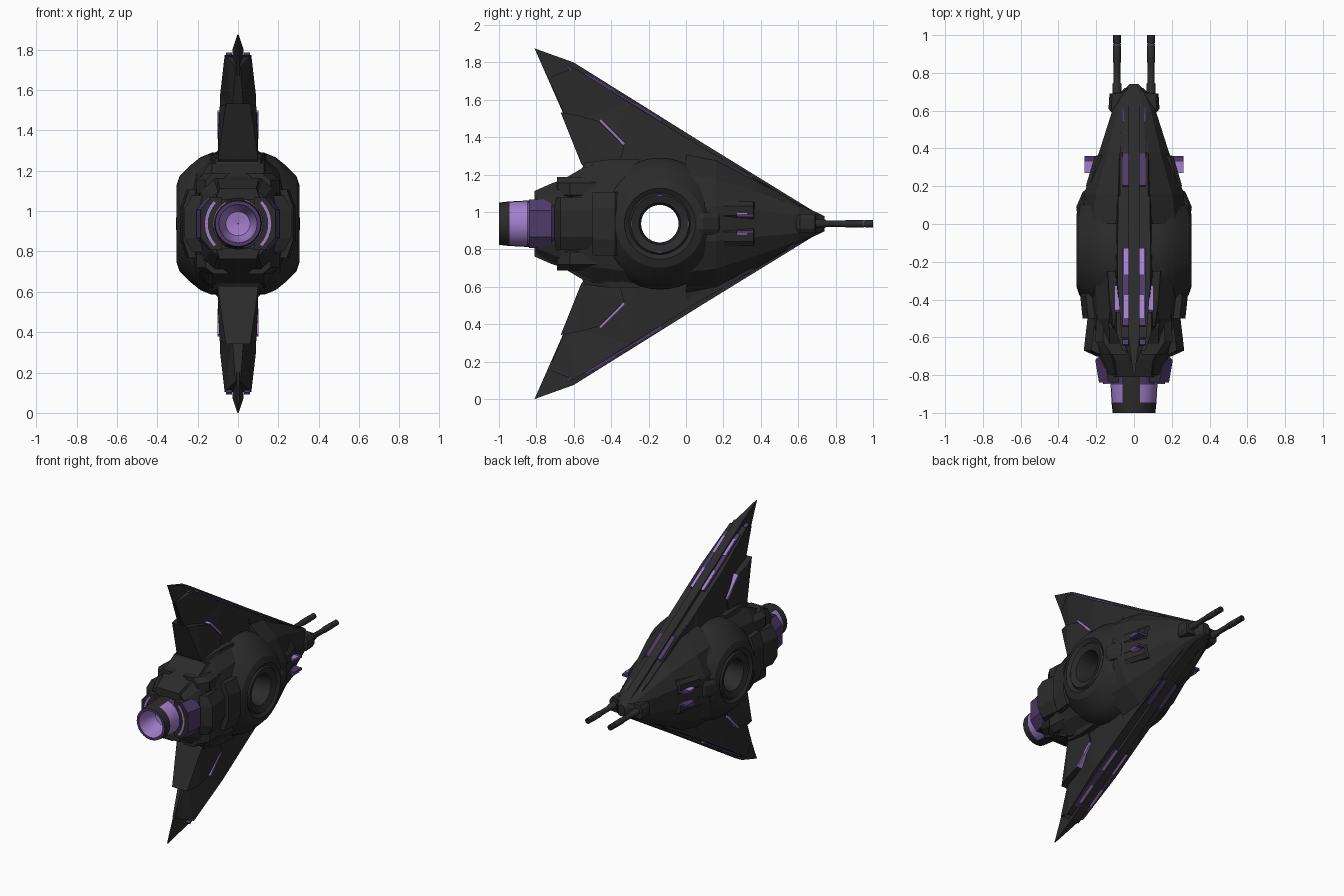
import bpy, bmesh, math
from mathutils import Vector

if "Cube" in bpy.data.objects:
    bpy.data.objects.remove(bpy.data.objects["Cube"])

C = 0.9375  # height of the ship's long axis


def material(name, rgb):
    m = bpy.data.materials.new(name)
    m.diffuse_color = (*rgb, 1)
    m.use_nodes = True
    m.node_tree.nodes["Principled BSDF"].inputs["Base Color"].default_value = m.diffuse_color
    return m


BLACK = material("charcoal hull", (0.024, 0.024, 0.024))
DEEP = material("deep purple", (0.075, 0.042, 0.14))
GLOW = material("light purple", (0.36, 0.21, 0.60))


def finish(name, bm, mats, smooth=None, rule=None):
    """Turn a bmesh into a named object lifted onto the ship's axis."""
    bmesh.ops.recalc_face_normals(bm, faces=bm.faces)
    if rule:
        for f in bm.faces:
            f.material_index = rule(f.calc_center_median(), f.normal)
    bmesh.ops.translate(bm, verts=bm.verts, vec=(0, 0, C))
    bmesh.ops.triangulate(bm, faces=[f for f in bm.faces if len(f.verts) > 4])
    me = bpy.data.meshes.new(name)
    bm.to_mesh(me)
    bm.free()
    ob = bpy.data.objects.new(name, me)
    bpy.context.collection.objects.link(ob)
    for m in mats:
        me.materials.append(m)
    if smooth:
        bpy.context.view_layer.objects.active = ob
        ob.select_set(True)
        bpy.ops.object.shade_smooth_by_angle(angle=math.radians(smooth))
        ob.select_set(False)
    return ob


def loft(bm, rings, closed=False):
    vs = [[bm.verts.new(p) for p in r] for r in rings]
    n = len(vs[0])
    pairs = list(zip(vs, vs[1:])) + ([(vs[-1], vs[0])] if closed else [])
    for a, b in pairs:
        for i in range(n):
            j = (i + 1) % n
            bm.faces.new((a[i], a[j], b[j], b[i]))
    if not closed:
        bm.faces.new(vs[0])
        bm.faces.new(vs[-1])


def slab(name, pts, mat=BLACK, zs=(1, -1)):
    """Plate across x = 0 from (y, z, half width) points, mirrored in z."""
    bm = bmesh.new()
    for s in zs:
        loft(bm, [[(k * w, y, s * z) for y, z, w in pts] for k in (1, -1)])
    return finish(name, bm, [mat])


def side_block(name, plan, z0, z1, mat=BLACK, inset=0.0, zs=(1,)):
    """Block from an (x, y) plan between two heights, mirrored in x (and z)."""
    bm = bmesh.new()
    for s in zs:
        for k in (1, -1):
            h = (z1 - z0) * 0.25
            out = [(x - inset, y) for x, y in plan]
            loft(bm, [[(k * x, y, s * z0) for x, y in out],
                      [(k * x, y, s * (z0 + h)) for x, y in plan],
                      [(k * x, y, s * (z1 - h)) for x, y in plan],
                      [(k * x, y, s * z1) for x, y in out]])
    return finish(name, bm, [mat])


def strip(name, a, b, x0, x1, t, mat):
    """Thin light strip from a to b in the side plane, on all four quarters."""
    bm = bmesh.new()
    d = Vector((b[0] - a[0], b[1] - a[1])).normalized()
    n = Vector((-d.y, d.x)) * t
    for s in (1, -1):
        for k in (1, -1):
            quad = [(a[0] + n.x, a[1] + n.y), (b[0] + n.x, b[1] + n.y),
                    (b[0] - n.x, b[1] - n.y), (a[0] - n.x, a[1] - n.y)]
            loft(bm, [[(k * x, y, s * z) for y, z in quad] for x in (x0, x1)])
    return finish(name, bm, [mat])


def section(y, hx, flat, mx, mz, tx, tz):
    """Twelve sided hull section: flank, shoulder and crown."""
    q = [(hx, flat), (mx, mz), (tx, tz)]
    q += [(-x, z) for x, z in reversed(q)]
    return [(x, y, z) for x, z in q + [(-x, -z) for x, z in q]]


def hull(name, secs):
    bm = bmesh.new()
    loft(bm, [section(*s) for s in secs])
    return finish(name, bm, [BLACK])


def lathe(name, profile, axis, n, mats, center=(0, 0, 0), smooth=35, rule=None):
    """Closed (radius, along) profile spun about the x or y axis."""
    bm = bmesh.new()
    rings = []
    for i in range(n):
        a = 2 * math.pi * i / n
        c, s = math.cos(a), math.sin(a)
        rings.append([Vector((h, r * c, r * s) if axis == 'x' else (r * c, h, r * s))
                      + Vector(center) for r, h in profile])
    loft(bm, rings, closed=True)
    return finish(name, bm, mats, smooth, rule)


# Hull in front of and behind the ring
hull("nose_hull", [
    (0.74, .025, .02, .02, .03, .012, .04),
    (0.70, .06, .03, .05, .05, .03, .06),
    (0.60, .115, .05, .09, .09, .05, .105),
    (0.38, .185, .07, .14, .17, .06, .235),
    (0.16, .265, .09, .20, .24, .07, .35),
    (0.00, .27, .10, .22, .26, .08, .38)])
hull("rear_hull", [
    (-0.27, .25, .12, .21, .26, .12, .34),
    (-0.50, .22, .12, .19, .23, .13, .315),
    (-0.68, .19, .11, .17, .18, .12, .225),
    (-0.80, .15, .09, .13, .13, .10, .16)])

# Central ring with an open bore
half = [(.10, .24), (.112, .285), (.155, .30), (.165, .288), (.19, .305),
        (.235, .29), (.29, .235), (.33, .185), (.352, .13)]
lathe("ring_body", half + [(r, -x) for r, x in reversed(half)], 'x', 40, [BLACK],
      (0, -0.14, 0), 25)
for k in (1, -1):
    for i in range(4):
        a = i * math.pi / 2
        bm = bmesh.new()
        arc = [a + d * 0.05 for d in (-2, -1, 0, 1, 2)]
        loop = [(r, t) for r, ts in ((.148, arc), (.158, arc[::-1])) for t in ts]
        loft(bm, [[(k * x, -0.14 + r * math.cos(t), r * math.sin(t)) for r, t in loop]
                  for x in (.295, .303)])
        finish("ring_light", bm, [DEEP])

# Wings: thin ridge, thick shoulder, rear flap
slab("wing_ridge", [(.71, .05, .03), (.1, .425, .03), (-.60, .862, .028), (-.81, .9375, .003),
                    (-.67, .62, .008), (-.52, .28, .03), (-.27, .25, .03), (.1, .25, .03)])
slab("wing_shoulder", [(.62, .085, .065), (.1, .40, .085), (-.3, .645, .088), (-.60, .835, .066),
                       (-.735, .78, .012), (-.63, .54, .03), (-.50, .26, .08),
                       (-.27, .26, .10), (.1, .20, .10), (.5, .06, .07)])
slab("wing_flap", [(-.67, .595, .06), (-.58, .58, .092), (-.47, .55, .092), (-.33, .415, .10),
                   (-.36, .30, .10), (-.54, .30, .10), (-.56, .32, .10)])
slab("wing_root", [(-.57, .27, .11), (-.54, .325, .11), (-.40, .345, .13), (-.25, .345, .14),
                   (-.25, .2, .16), (-.5, .2, .16)])
slab("crown_plate", [(.40, .20, .075), (.34, .262, .075), (.04, .435, .075), (.0, .41, .09),
                     (.0, .25, .12), (.2, .2, .11)])

# Rear armour plates stepping down to the engine
slab("upper_armour", [(-.81, .12, .11), (-.81, .175, .09), (-.72, .215, .10), (-.66, .235, .13),
                      (-.55, .30, .13), (-.50, .30, .14), (-.50, .15, .19), (-.7, .12, .17)])
side_block("side_armour_front", [(.12, -.34), (.25, -.34), (.285, -.38), (.272, -.50), (.12, -.50)],
           -.17, .17, inset=.03)
side_block("side_armour_rear", [(.10, -.49), (.245, -.49), (.266, -.67), (.20, -.70), (.10, -.72)],
           -.14, .14, inset=.04)
side_block("corner_armour", [(.08, -.44), (.195, -.44), (.205, -.62), (.16, -.69), (.08, -.69)],
           .12, .25, inset=.04, zs=(1, -1))
side_block("flank_panel", [(.20, .03), (.302, .06), (.306, .09), (.272, .17), (.20, .22)],
           -.06, .06, inset=.015)
side_block("cheek_panel", [(.12, .20), (.255, .20), (.208, .36), (.12, .38)],
           .02, .12, inset=.02, zs=(1, -1))

# Engine collar and nozzle
bm = bmesh.new()
for k in (1, -1):
    loft(bm, [[(k * x, y, z) for x, z in ((.08, .13), (w - .05, .13), (w, .07),
                                          (w, -.07), (w - .05, -.13), (.08, -.13))]
              for y, w in ((-.70, .185), (-.72, .205), (-.84, .185))])
finish("engine_collar", bm, [BLACK, DEEP],
       rule=lambda c, n: 1 if abs(n.x) > .5 else 0)
for k in (1, -1):
    bm = bmesh.new()
    arc = [(-1 + i / 4) * 0.75 for i in range(9)]
    loop = [(r, t) for r, ts in ((.150, arc), (.164, arc[::-1])) for t in ts]
    loft(bm, [[(k * r * math.cos(t), y, r * math.sin(t)) for r, t in loop]
              for y in (-.838, -.846)])
    finish("collar_light", bm, [GLOW])


def nozzle_rule(c, n):
    r = math.hypot(c.x, c.z)
    if c.y < -.99 or n.x * c.x + n.z * c.z < -.001:
        return 1 if c.y < -.99 else 2          # lip and inside
    if abs(c.z) > abs(c.x) * 1.6 + .01 and c.x < .02:
        return 0
    return 2 if -.95 < c.y < -.83 else 1 if c.y >= -.83 else 0


lathe("engine_nozzle", [(.125, -.68), (.128, -.80), (.124, -.85), (.119, -.945), (.113, -1.0),
                        (.095, -1.0), (.085, -.93), (.06, -.86), (.002, -.85), (.002, -.68)],
      'y', 24, [BLACK, DEEP, GLOW], rule=nozzle_rule)

# Twin guns and their mounts
side_block("gun_mount", [(.05, .60), (.115, .585), (.135, .61), (.13, .69), (.075, .695), (.05, .72)],
           -.05, .05, inset=.015)
for k in (1, -1):
    lathe("gun_barrel", [(.001, .62), (.024, .62), (.024, .74), (.018, .75), (.018, .85), (.021, .86),
                         (.021, .94), (.017, .95), (.02, .96), (.02, 1.0), (.011, 1.0), (.001, .97)],
          'y', 12, [BLACK], (k * .09, 0, 0))
    lathe("gun_light", [(.014, .945), (.0205, .945), (.0205, .953), (.014, .953)],
          'y', 12, [DEEP], (k * .09, 0, 0))


# Light strips in the leading edge grooves, on the flaps and on the flanks
def edge(y, drop=.022):
    return (y, .05 + (.71 - y) * .62 - drop)


for y0, y1, m in ((-.54, -.13, DEEP), (-.38, -.50, GLOW), (-.13, -.27, GLOW),
                  (.20, .37, DEEP), (.54, .62, DEEP), (-.64, -.58, DEEP)):
    e = .022 if m is DEEP else .019
    if y1 == -.58:
        e = .045
    strip("edge_light", edge(y0, e), edge(y1, e), .03, .06 if m is DEEP else .052, .006, m)
strip("flap_light", (-.46, .555), (-.33, .425), .05, .102, .007, GLOW)
strip("flank_light", (.27, .045), (.36, .045), .17, .262, .008, DEEP)
strip("flank_glow", (.27, .056), (.33, .056), .17, .262, .003, GLOW)
